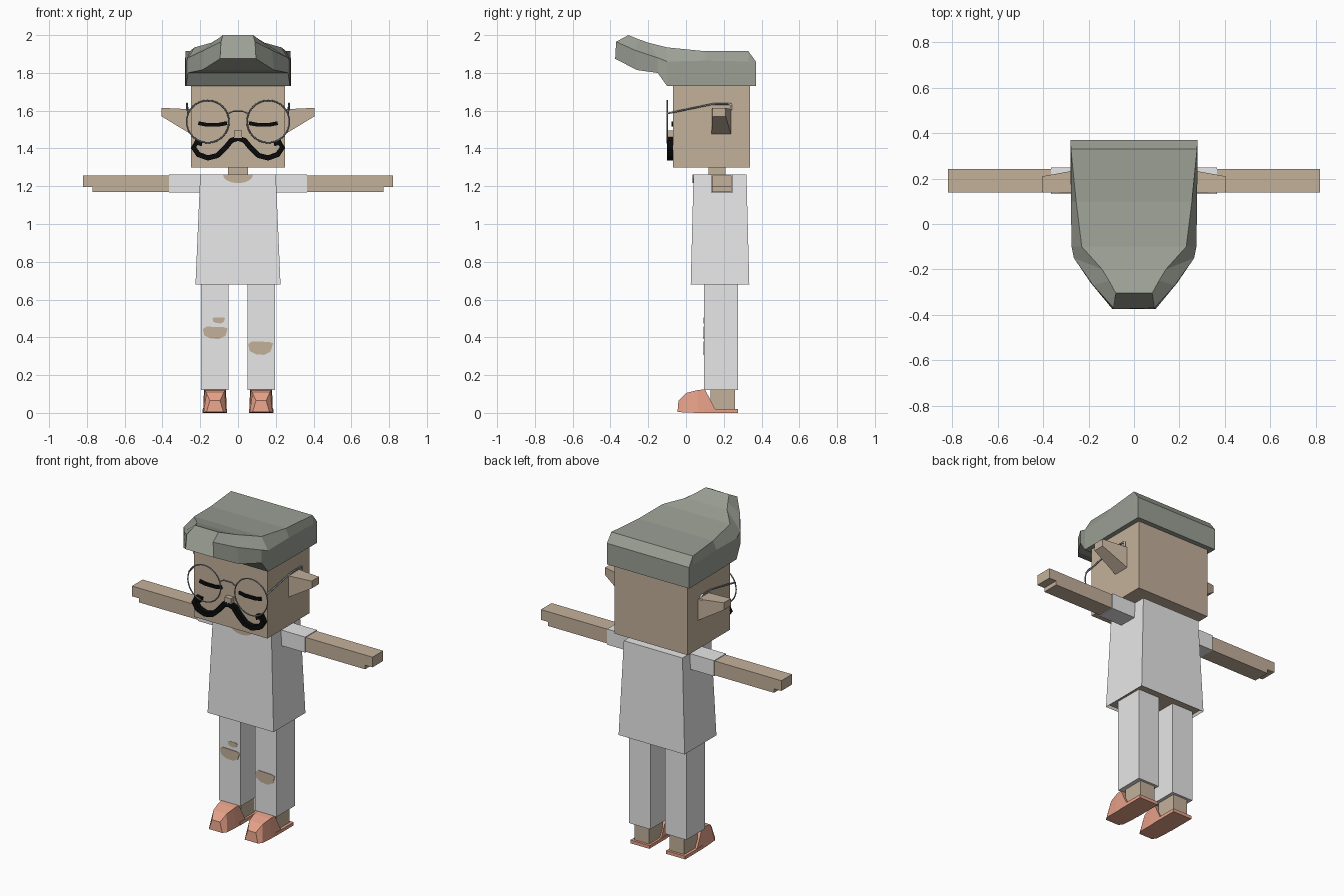
import bpy, bmesh, math
from mathutils import Vector

cube = bpy.data.objects.get("Cube")
if cube:
    bpy.data.objects.remove(cube)


def material(name, rgb):
    m = bpy.data.materials.new(name)
    m.use_nodes = True
    m.diffuse_color = (*rgb, 1)
    m.node_tree.nodes["Principled BSDF"].inputs["Base Color"].default_value = (*rgb, 1)
    return m


SKIN = material("skin tan", (0.55, 0.44, 0.33))
CLOTH = material("cloth white", (0.8, 0.8, 0.8))
SHOE = material("shoe coral", (0.8, 0.36, 0.25))
HAIR = material("hair grey green", (0.33, 0.35, 0.3))
BLACK = material("black", (0.003, 0.003, 0.003))
METAL = material("glasses grey", (0.25, 0.27, 0.29))


def loft(name, sections, *mats):
    """Skin matching rings of points and cap both ends."""
    bm = bmesh.new()
    rings = [[bm.verts.new(p) for p in s] for s in sections]
    for a, b in zip(rings, rings[1:]):
        for i in range(len(a)):
            j = (i + 1) % len(a)
            bm.faces.new((a[i], a[j], b[j], b[i]))
    bm.faces.new(rings[0])
    bm.faces.new(rings[-1])
    bmesh.ops.recalc_face_normals(bm, faces=bm.faces)
    mesh = bpy.data.meshes.new(name)
    bm.to_mesh(mesh)
    bm.free()
    for m in mats:
        mesh.materials.append(m)
    obj = bpy.data.objects.new(name, mesh)
    bpy.context.collection.objects.link(obj)
    return obj


def rect(x0, x1, y0, y1, z):
    return [(x0, y0, z), (x1, y0, z), (x1, y1, z), (x0, y1, z)]


def box(name, x0, x1, y0, y1, z0, z1, mat):
    return loft(name, [rect(x0, x1, y0, y1, z0), rect(x0, x1, y0, y1, z1)], mat)


def prism(name, outline, y0, y1, mat):
    """Extrude an x-z outline along y."""
    return loft(name, [[(x, y, z) for x, z in outline] for y in (y0, y1)], mat)


def ribbon(name, path, width, y0, y1, mat):
    """Sweep a flat rectangular strip along an x-z path."""
    pts = [Vector(p) for p in path]
    rings = []
    for i, p in enumerate(pts):
        d = (pts[min(i + 1, len(pts) - 1)] - pts[max(i - 1, 0)]).normalized()
        n = Vector((-d.y, d.x)) * width / 2
        a, b = p + n, p - n
        rings.append([(a.x, y0, a.y), (b.x, y0, b.y), (b.x, y1, b.y), (a.x, y1, a.y)])
    return loft(name, rings, mat)


def wire(name, pts, radius, mat):
    c = bpy.data.curves.new(name, "CURVE")
    c.dimensions = "3D"
    c.bevel_depth = radius
    c.bevel_resolution = 1
    c.use_fill_caps = True
    s = c.splines.new("POLY")
    s.points.add(len(pts) - 1)
    for q, p in zip(s.points, pts):
        q.co = (*p, 1)
    c.materials.append(mat)
    obj = bpy.data.objects.new(name, c)
    bpy.context.collection.objects.link(obj)


# Head, neck and nose
box("head", -0.25, 0.25, -0.07, 0.34, 1.3, 1.78, SKIN)
box("neck", -0.052, 0.052, 0.12, 0.21, 1.22, 1.31, SKIN)
box("nose", -0.022, 0.022, -0.1, -0.06, 1.455, 1.495, SKIN)

# Swept hair: each ring gives y, half width and height at bottom, middle and top
hair_rings = [
    ((.37, .28, 1.73), (.37, .28, 1.82), (.37, .28, 1.86)),
    ((.33, .28, 1.73), (.33, .28, 1.86), (.33, .278, 1.915)),
    ((.1, .278, 1.73), (.1, .278, 1.865), (.1, .255, 1.915)),
    ((-.1, .275, 1.73), (-.1, .275, 1.86), (-.1, .23, 1.935)),
    ((-.15, .265, 1.8), (-.15, .265, 1.88), (-.2, .14, 1.96)),
    ((-.26, .19, 1.815), (-.27, .18, 1.92), (-.25, .11, 1.978)),
    ((-.375, .095, 1.875), (-.37, .09, 1.965), (-.305, .08, 2.0)),
]
loft("hair", [[(w, y, z) for y, w, z in r] + [(-w, y, z) for y, w, z in reversed(r)]
              for r in hair_rings], HAIR)

# Shirt with a recessed skin-coloured underside
shirt = loft("shirt", [rect(-0.225, 0.225, 0.025, 0.335, 0.68),
                       rect(-0.2, 0.2, 0.04, 0.32, 1.262)], CLOTH, SKIN)
bm = bmesh.new()
bm.from_mesh(shirt.data)
under = min(bm.faces, key=lambda f: f.calc_center_median().z)
bmesh.ops.inset_region(bm, faces=[under], thickness=0.012)
under.material_index = 1
bmesh.ops.translate(bm, verts=under.verts, vec=(0, 0, 0.015))
bm.to_mesh(shirt.data)
bm.free()

# Neckline
arc = [math.pi * i / 8 for i in range(9)]
prism("neckline", [(0.08 * math.cos(a), 1.261 - 0.045 * math.sin(a)) for a in arc],
      0.035, 0.044, SKIN)

# Glasses bridge
wire("glasses_bridge", [(-.05, -.1, 1.585), (-.025, -.1, 1.597), (.025, -.1, 1.597),
                        (.05, -.1, 1.585)], 0.004, METAL)

for s, side in ((1, "left"), (-1, "right")):
    # Arm with stepped hand, and sleeve
    prism("arm_" + side, [(s * x, z) for x, z in
          ((.2, 1.17), (.77, 1.17), (.77, 1.195), (.82, 1.195), (.82, 1.258), (.2, 1.258))],
          0.138, 0.242, SKIN)
    box("sleeve_" + side, s * 0.19, s * 0.365, 0.133, 0.248, 1.166, 1.262, CLOTH)

    # Trouser leg, ankle and shoe
    box("trouser_leg_" + side, s * 0.05, s * 0.195, 0.095, 0.275, 0.122, 0.7, CLOTH)
    box("ankle_" + side, s * 0.07, s * 0.17, 0.13, 0.26, 0.015, 0.13, SKIN)
    cx = s * 0.122
    shoe_rings = [
        ((-.045, .045, .005), (-.04, .027, .065)),
        ((-.02, .06, .003), (0, .045, .105)),
        ((.06, .063, 0), (.06, .055, .12)),
        ((.165, .063, 0), (.1, .058, .125)),
    ]
    loft("shoe_" + side, [[(cx - b[1], b[0], b[2]), (cx + b[1], b[0], b[2]),
                           (cx + t[1], t[0], t[2]), (cx - t[1], t[0], t[2])]
                          for b, t in shoe_rings], SHOE)
    box("shoe_sole_" + side, cx - 0.065, cx + 0.065, 0.1, 0.275, 0, 0.02, SHOE)

    # Pointed ear
    loft("ear_" + side, [
        [(s * .24, .135, 1.47), (s * .24, .24, 1.47), (s * .24, .24, 1.607), (s * .24, .135, 1.607)],
        [(s * .405, .14, 1.57), (s * .405, .21, 1.57), (s * .405, .21, 1.615), (s * .405, .14, 1.615)],
    ], SKIN)

    # Closed eye and moustache half
    ribbon("closed_eye_" + side, [(s * .058, 1.534), (s * .1, 1.526), (s * .17, 1.526),
                                  (s * .21, 1.534)], 0.02, -0.078, -0.069, BLACK)
    ribbon("moustache_" + side, [(s * x, z) for x, z in
           ((0, 1.455), (.035, 1.442), (.07, 1.4), (.11, 1.362), (.16, 1.35), (.21, 1.368),
            (.235, 1.405), (.22, 1.432), (.19, 1.425))], 0.028, -0.1, -0.069, BLACK)

    # Lens rim, temple and ear hook
    bpy.ops.mesh.primitive_torus_add(location=(s * .16, -.1, 1.542), rotation=(math.pi / 2, 0, 0),
                                     major_segments=32, minor_segments=6,
                                     major_radius=0.112, minor_radius=0.004)
    rim = bpy.context.object
    rim.name = "glasses_rim_" + side
    rim.data.materials.append(METAL)
    bpy.ops.object.shade_smooth()
    wire("glasses_temple_" + side, [(s * .265, -.1, 1.585), (s * .27, .14, 1.635),
                                    (s * .27, .235, 1.635)], 0.005, METAL)
    wire("glasses_hook_" + side, [(s * .27, .225, 1.637), (s * .27, .24, 1.632),
                                  (s * .27, .238, 1.605)], 0.006, CLOTH)


# Torn knee patches
def patch(name, x, z, w, h):
    shape = ((-1, .6), (-.7, 1), (.7, .9), (1, .7), (.8, -.5), (.3, -1), (-.4, -.9), (-.9, -.4))
    prism(name, [(x + w * a, z + h * b) for a, b in shape], 0.092, 0.1, SKIN)


patch("knee_tear_right", -0.12, 0.424, 0.066, 0.033)
patch("small_tear_right", -0.102, 0.49, 0.033, 0.016)
patch("knee_tear_left", 0.12, 0.343, 0.066, 0.036)
